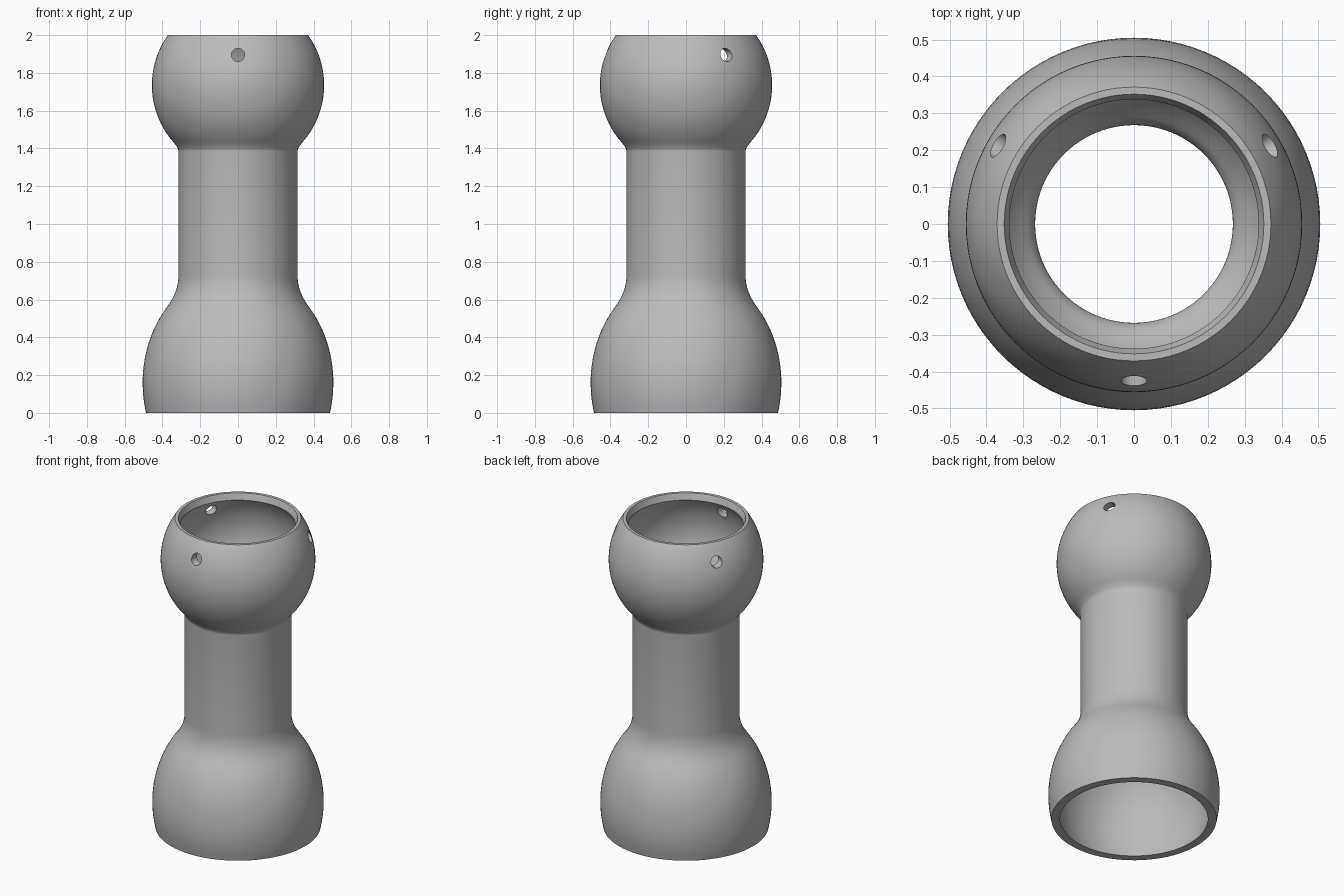
import bpy, bmesh, math
from mathutils import Matrix, Vector

cube = bpy.data.objects.get("Cube")
if cube:
    bpy.data.objects.remove(cube)

SIDES = 96


def arc(zc, rx, rz, z0, z1, n=16):
    """Profile points on an ellipse centred on the axis, from height z0 to z1."""
    a0, a1 = math.asin((z0 - zc) / rz), math.asin((z1 - zc) / rz)
    angles = [a0 + (a1 - a0) * i / n for i in range(n + 1)]
    return [(rx * math.cos(a), zc + rz * math.sin(a)) for a in angles]


def blend(p0, p1, p2, n=8):
    """Inner points of a curved fillet from p0 to p2, pulled towards p1."""
    a, b, c = Vector(p0), Vector(p1), Vector(p2)
    ts = [i / n for i in range(1, n)]
    return [tuple(a * (1 - t) ** 2 + b * 2 * t * (1 - t) + c * t * t) for t in ts]


# Outer skin, bottom to top
bell = arc(0.16, 0.505, 0.6, 0, 0.56)
ball = arc(1.735, 0.456, 0.456, 1.45, 2.0, 24)
neck_low, neck_high = (0.315, 0.73), (0.315, 1.385)
outer = (bell + blend(bell[-1], (0.315, 0.641), neck_low) + [neck_low, neck_high]
         + blend(neck_high, (0.315, 1.405), ball[0]) + ball)

# Inner skin, bottom to top, ending in the bevelled lip
bell_in = arc(0.16, 0.455, 0.55, 0, 0.56)
ball_in = arc(1.735, 0.406, 0.406, 1.45, 1.96, 24)
bore_low, bore_high = (0.268, 0.72), (0.268, 1.4)
inner = (bell_in + blend(bell_in[-1], (0.268, 0.61), bore_low) + [bore_low, bore_high]
         + blend(bore_high, (0.268, 1.425), ball_in[0]) + ball_in + [(0.352, 2.0)])

# Hollow body turned from the closed profile
bm = bmesh.new()
ring = [bm.verts.new((r, 0, z)) for r, z in outer + inner[::-1]]
edges = [bm.edges.new((ring[i - 1], ring[i])) for i in range(len(ring))]
bmesh.ops.spin(bm, geom=ring + edges, cent=(0, 0, 0), axis=(0, 0, 1),
               angle=math.tau, steps=SIDES, use_merge=True)
bmesh.ops.remove_doubles(bm, verts=bm.verts[:], dist=1e-5)
bmesh.ops.recalc_face_normals(bm, faces=bm.faces[:])
mesh = bpy.data.meshes.new("hollow_body")
bm.to_mesh(mesh)
bm.free()
body = bpy.data.objects.new("hollow_body", mesh)
bpy.context.collection.objects.link(body)

# Three pins that cut the round side holes
bm = bmesh.new()
for degrees in (-90, 30, 150):
    turn = Matrix.Rotation(math.radians(degrees), 4, "Z")
    lay = Matrix.Translation((0.4, 0, 1.895)) @ Matrix.Rotation(math.pi / 2, 4, "Y")
    bmesh.ops.create_cone(bm, cap_ends=True, segments=32, radius1=0.035,
                          radius2=0.035, depth=0.3, matrix=turn @ lay)
pin_mesh = bpy.data.meshes.new("hole_cutter")
bm.to_mesh(pin_mesh)
bm.free()
cutter = bpy.data.objects.new("hole_cutter", pin_mesh)
bpy.context.collection.objects.link(cutter)

bpy.ops.object.select_all(action="DESELECT")
body.select_set(True)
bpy.context.view_layer.objects.active = body
cut = body.modifiers.new("side_holes", "BOOLEAN")
cut.operation = "DIFFERENCE"
cut.solver = "EXACT"
cut.object = cutter
bpy.ops.object.modifier_apply(modifier=cut.name)
bpy.data.objects.remove(cutter)
bpy.ops.object.shade_smooth_by_angle(angle=math.radians(30))

# Plain grey finish
grey = bpy.data.materials.new("plain_grey")
grey.use_nodes = True
colour = (0.5, 0.5, 0.5, 1)
grey.diffuse_color = colour
grey.node_tree.nodes["Principled BSDF"].inputs["Base Color"].default_value = colour
body.data.materials.clear()
body.data.materials.append(grey)
